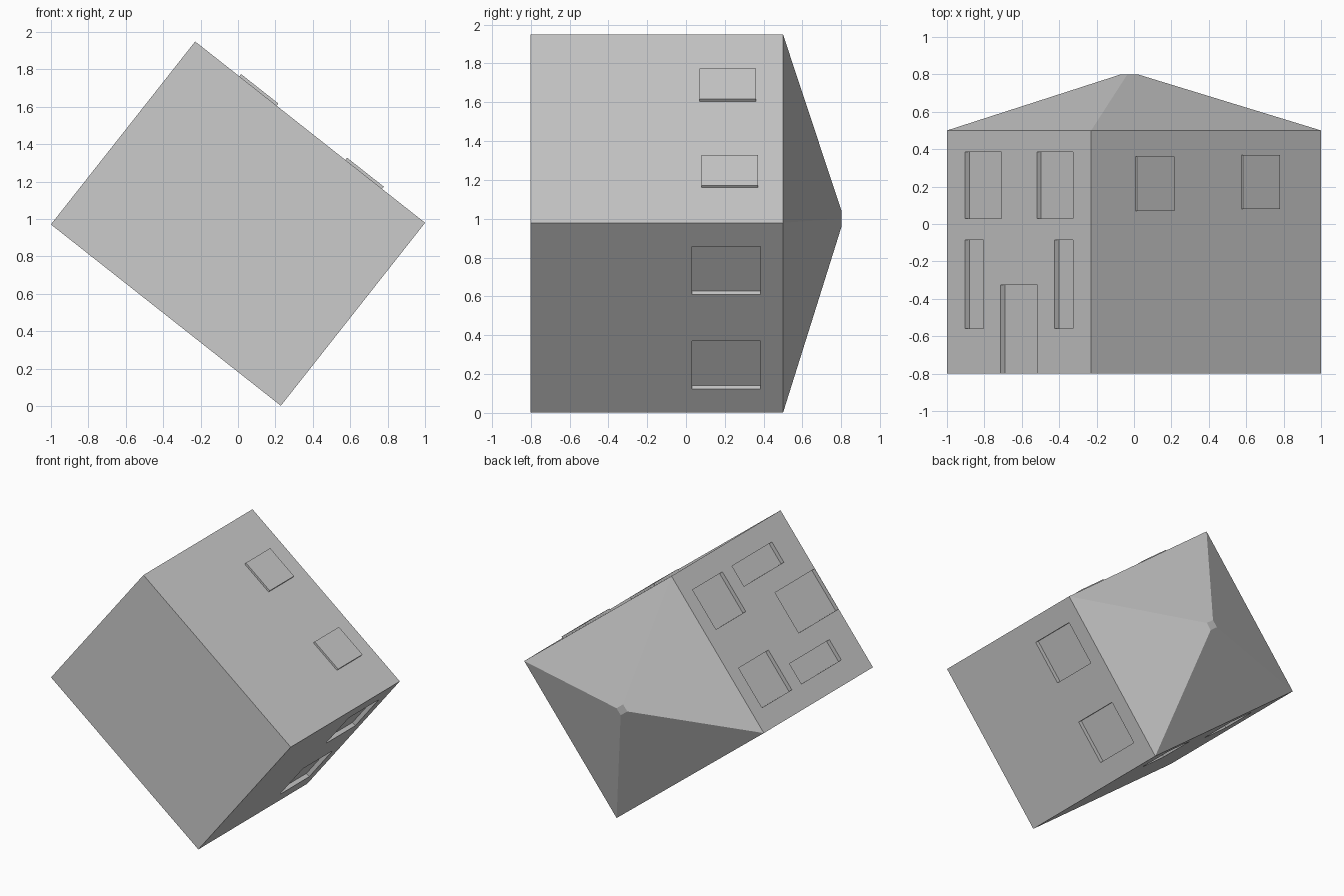
import bpy
import bmesh
from mathutils import Matrix, Vector

cube = bpy.data.objects.get("Cube")
if cube:
    bpy.data.objects.remove(cube, do_unlink=True)

HX, HY = 0.783, 0.623        # half width and half depth of the house
BASE, EAVES, PEAK = -0.8, 0.5, 0.8
RECESS, RAISE = 0.03, 0.015

# The house is built upright, then laid on its back wall and tipped
PLACE = Matrix(((0.785, -0.619, 0, 0),
                (0, 0, 1, 0),
                (-0.619, -0.785, 0, 0.975),
                (0, 0, 0, 1)))

plaster = bpy.data.materials.new("plain_grey")
plaster.use_nodes = True
GREY = (0.6, 0.6, 0.6, 1)
plaster.diffuse_color = GREY
plaster.node_tree.nodes["Principled BSDF"].inputs["Base Color"].default_value = GREY


def make_object(name, bm):
    bmesh.ops.recalc_face_normals(bm, faces=bm.faces[:])
    mesh = bpy.data.meshes.new(name)
    bm.to_mesh(mesh)
    bm.free()
    mesh.materials.append(plaster)
    obj = bpy.data.objects.new(name, mesh)
    bpy.context.collection.objects.link(obj)
    return obj


def box(name, low, high):
    low, high = Vector(low), Vector(high)
    bm = bmesh.new()
    bmesh.ops.create_cube(bm, size=1)
    size, mid = high - low, (low + high) / 2
    for v in bm.verts:
        v.co = Vector(a * b for a, b in zip(v.co, size)) + mid
    return make_object(name, bm)


# House body: walls carried up into a hipped roof with a tiny flat top
bm = bmesh.new()
bmesh.ops.create_cube(bm, size=2)
for v in bm.verts:
    v.co = (v.co.x * HX, v.co.y * HY, EAVES if v.co.z > 0 else BASE)
ceiling = max(bm.faces, key=lambda f: f.calc_center_median().z)
top = bmesh.ops.extrude_face_region(bm, geom=[ceiling])["geom"]
bmesh.ops.delete(bm, geom=[ceiling], context="FACES_ONLY")
for v in (g for g in top if isinstance(g, bmesh.types.BMVert)):
    v.co = (v.co.x * 0.045 - 0.035, v.co.y * 0.045 - 0.004, PEAK)
house = make_object("house_body", bm)

# Recessed openings on the entrance wall and the wall opposite
cutters = []
UPPER = (0.03, 0.385)
LOWER = (-0.56, -0.085)


def cut_end_wall(side, a, b, z):
    xs = sorted((side * (HX - RECESS), side * (HX + 0.1)))
    cutters.append(box("opening_cutter", (xs[0], a, z[0]), (xs[1], b, z[1])))


for a, b in ((-0.468, -0.153), (0.153, 0.468)):
    for side in (-1, 1):
        cut_end_wall(side, a, b, UPPER)
for a, b in ((-0.468, -0.307), (0.307, 0.468)):
    cut_end_wall(-1, a, b, LOWER)
cut_end_wall(-1, -0.16, 0.16, (BASE + 0.002, -0.325))

# Raised panels on one long wall, recessed windows on the other
PANELS = ((-0.482, -0.228, 0.07, 0.36), (0.24, 0.49, 0.08, 0.37))
parts = [house]
for i, (a, b, low, high) in enumerate(PANELS):
    parts.append(box(f"raised_window_{i + 1}", (a, -HY - RAISE, low), (b, -HY + 0.01, high)))
    cutters.append(box("opening_cutter", (a, HY - RECESS, low), (b, HY + 0.1, high)))

# Cut the openings
bpy.context.view_layer.objects.active = house
for cutter in cutters:
    cutter.hide_render = True
    mod = house.modifiers.new("opening", "BOOLEAN")
    mod.operation = "DIFFERENCE"
    mod.solver = "EXACT"
    mod.object = cutter
    bpy.ops.object.modifier_apply(modifier=mod.name)
for cutter in cutters:
    bpy.data.objects.remove(cutter, do_unlink=True)

# Tip the finished house into place
for part in parts:
    part.data.transform(PLACE)
    part.data.update()
